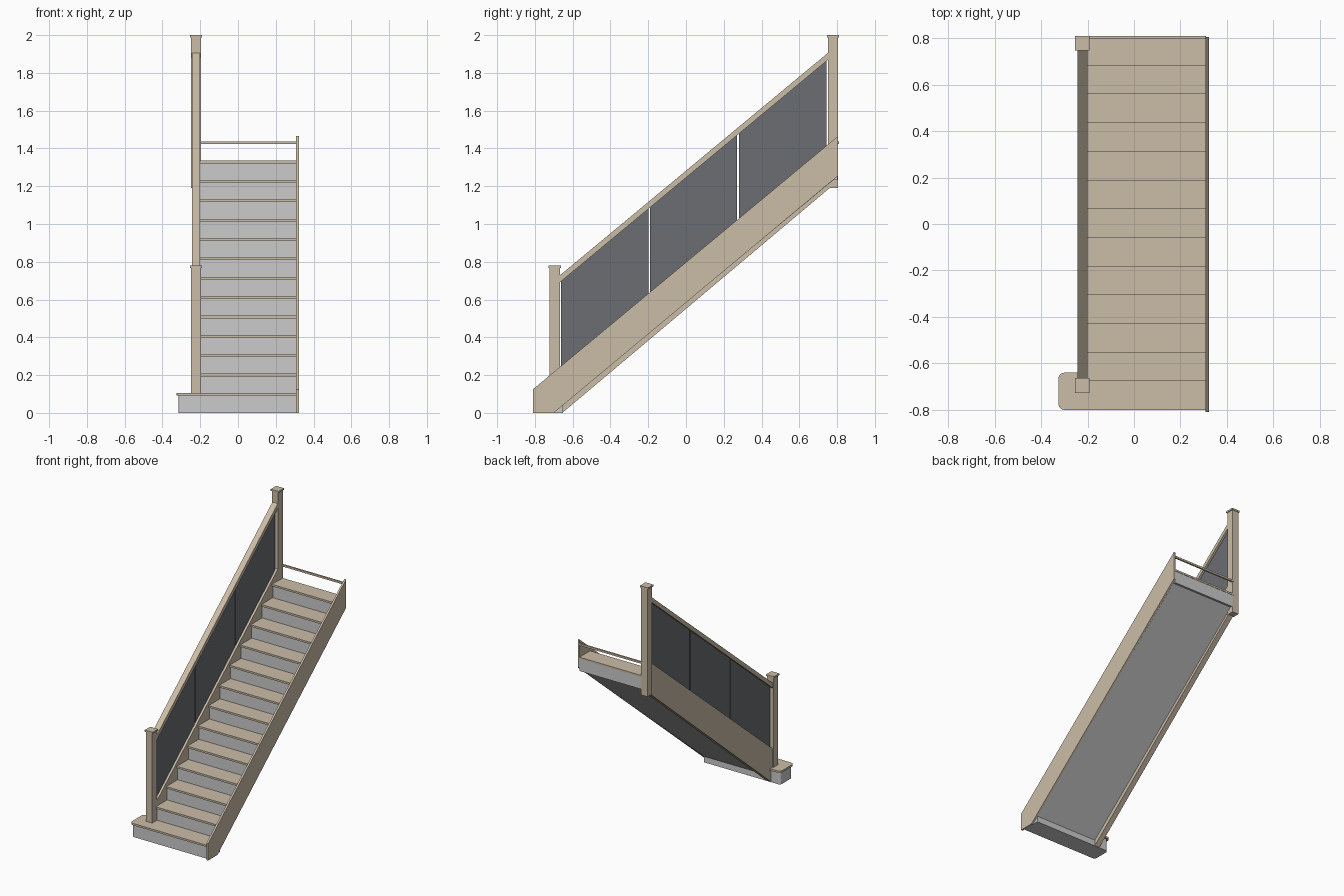
import bpy, bmesh, math

cube = bpy.data.objects.get("Cube")
if cube:
    bpy.data.objects.remove(cube, do_unlink=True)


def material(name, rgb):
    m = bpy.data.materials.new(name)
    m.use_nodes = True
    m.diffuse_color = (*rgb, 1)
    m.node_tree.nodes["Principled BSDF"].inputs["Base Color"].default_value = (*rgb, 1)
    return m


wood = material("pale wood", (0.60, 0.51, 0.39))
grey = material("painted grey", (0.60, 0.60, 0.60))
glass = material("dark glass", (0.15, 0.153, 0.165))


def prism(name, points, lo, hi, mat, axis="x"):
    """Extrude an outline along x (points are y,z) or z (points are x,y)."""
    bm = bmesh.new()

    def place(p, t):
        return (t, *p) if axis == "x" else (*p, t)

    a = [bm.verts.new(place(p, lo)) for p in points]
    b = [bm.verts.new(place(p, hi)) for p in points]
    bm.faces.new(a)
    bm.faces.new(b)
    for i in range(len(points)):
        j = (i + 1) % len(points)
        bm.faces.new((a[i], a[j], b[j], b[i]))
    bmesh.ops.recalc_face_normals(bm, faces=bm.faces)
    mesh = bpy.data.meshes.new(name)
    bm.to_mesh(mesh)
    bm.free()
    mesh.materials.append(mat)
    ob = bpy.data.objects.new(name, mesh)
    bpy.context.collection.objects.link(ob)
    return ob


def box(name, x, y, z, mat):
    return prism(name, [(y[0], z[0]), (y[1], z[0]), (y[1], z[1]), (y[0], z[1])], *x, mat)


def rounded_left(x0, x1, y0, y1, r):
    """Rectangle outline with both left corners rounded."""
    pts = [(x1, y0), (x1, y1)]
    for cy, start in ((y1 - r, 90), (y0 + r, 180)):
        for k in range(7):
            a = math.radians(start + 15 * k)
            pts.append((x0 + r + r * math.cos(a), cy + r * math.sin(a)))
    return pts


STEPS, GOING, RISE = 13, 0.1235, 0.1025
FRONT, FIRST, THICK = -0.80, 0.105, 0.014
LEFT, RIGHT = -0.205, 0.309
SLOPE = RISE / GOING


def top_line(y):
    return 0.125 + SLOPE * (y + 0.81)


def soffit(y):
    return SLOPE * (y + 0.70) + 0.004


# Bottom step with rounded projecting end
prism("bottom_step_block", rounded_left(-0.316, RIGHT, -0.79, -0.652, 0.02),
      0, FIRST - THICK, grey, "z")
prism("bottom_tread", rounded_left(-0.325, RIGHT, FRONT, -0.64, 0.025),
      FIRST - THICK, FIRST, wood, "z")

# Treads
for i in range(1, STEPS):
    y, z = FRONT + GOING * i, FIRST + RISE * i
    depth = GOING + (0.012 if i < STEPS - 1 else 0)
    box(f"tread_{i + 1}", (LEFT, RIGHT), (y, y + depth), (z - THICK, z), wood)

# Landing nosing
z = FIRST + RISE * STEPS
box("landing_nosing", (LEFT, RIGHT), (0.798, 0.81), (z - THICK, z), wood)

# Risers and sloping underside as one stepped body
outline = []
for i in range(1, STEPS):
    y = FRONT + GOING * i + 0.01
    under = FIRST + RISE * i - THICK
    end = y + GOING if i < STEPS - 1 else 0.803
    outline += [(y, under - RISE if i > 1 else soffit(y)), (y, under)]
outline += [(end, under), (end, soffit(end) - 0.02), (end - 0.02, soffit(end - 0.02))]
prism("risers_and_soffit", outline, LEFT, RIGHT, grey)

# Wall-side stringer
prism("wall_stringer",
      [(-0.81, 0), (-0.81, top_line(-0.81)), (0.805, top_line(0.805)),
       (0.805, 1.255), (-0.70, 0)], 0.308, 0.322, wood)

# Open-side stringer between the newels
prism("open_stringer",
      [(-0.68, 0), (-0.68, top_line(-0.68)), (0.76, top_line(0.76)),
       (0.76, 1.19), (-0.655, 0)], -0.24, -0.20, wood)

# Newel posts with flat caps
NX = -0.223
for name, y, lo, hi in (("front", -0.695, FIRST, 0.78), ("back", 0.778, 1.19, 2.0)):
    box(f"{name}_newel", (NX - 0.026, NX + 0.026), (y - 0.027, y + 0.027), (lo, hi - 0.01), wood)
    box(f"{name}_newel_cap", (NX - 0.032, NX + 0.032), (y - 0.032, y + 0.032), (hi - 0.012, hi), wood)


def sloped(name, y0, y1, bottom, top, x, mat):
    """Slab parallel to the pitch, given offsets above the stringer."""
    prism(name, [(y0, top_line(y0) + bottom), (y1, top_line(y1) + bottom),
                 (y1, top_line(y1) + top), (y0, top_line(y0) + top)], *x, mat)


# Handrail and glass panels
sloped("handrail", -0.67, 0.755, 0.448, 0.485, (-0.244, -0.20), wood)
for i, (y0, y1) in enumerate(((-0.662, -0.199), (-0.191, 0.271), (0.280, 0.743))):
    sloped(f"glass_panel_{i + 1}", y0, y1, -0.005, 0.45, (-0.226, -0.216), glass)
